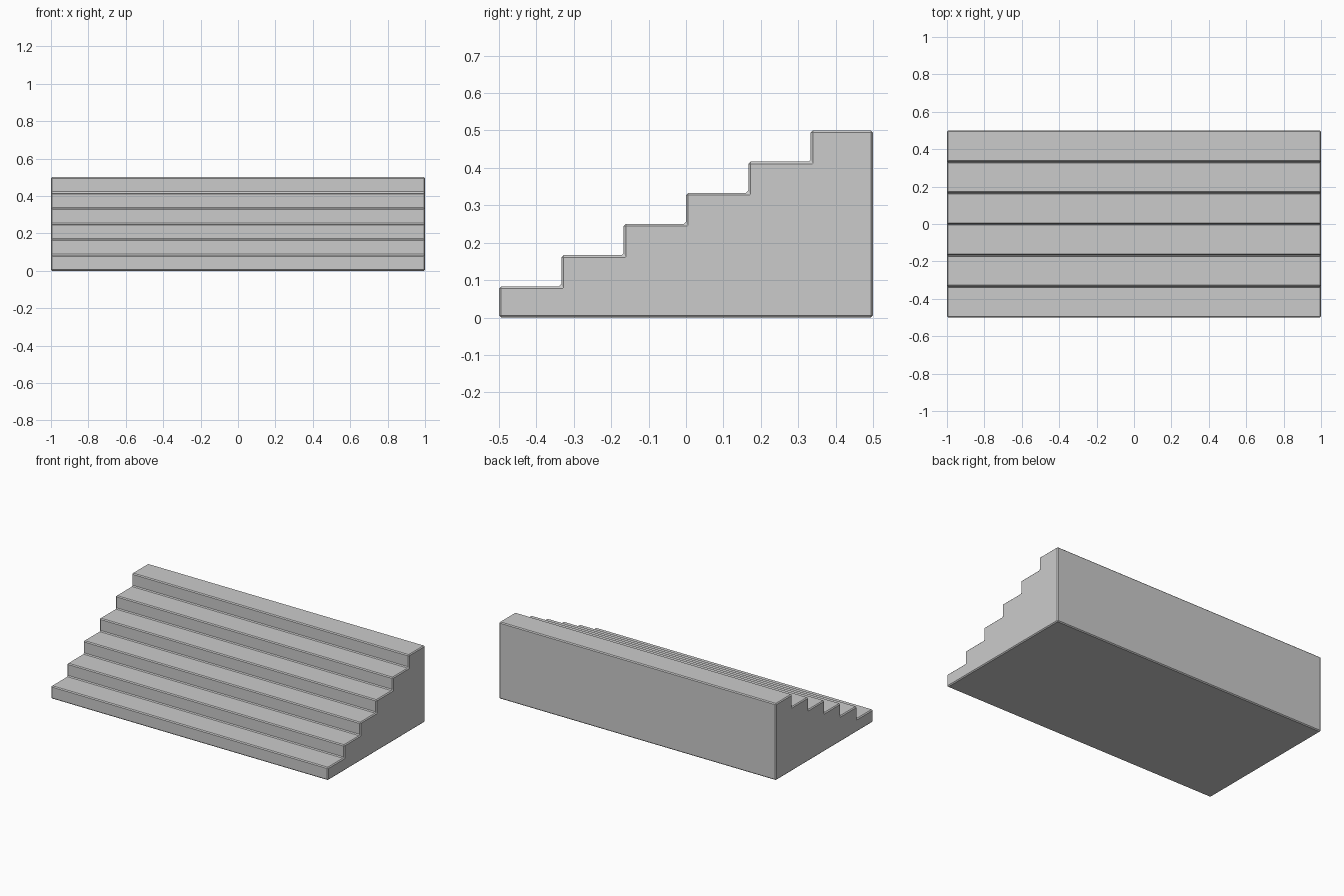
import bpy, bmesh

if "Cube" in bpy.data.objects:
    bpy.data.objects.remove(bpy.data.objects["Cube"])

STEPS, WIDTH, DEPTH, HEIGHT = 6, 2.0, 1.0, 0.5
run, rise = DEPTH / STEPS, HEIGHT / STEPS

# Stepped side profile in the YZ plane
profile = [(DEPTH / 2, 0), (-DEPTH / 2, 0)]
for i in range(STEPS):
    y = -DEPTH / 2 + i * run
    z = (i + 1) * rise
    profile += [(y, z), (y + run, z)]

# Extrude the profile across the full width
bm = bmesh.new()
face = bm.faces.new([bm.verts.new((-WIDTH / 2, y, z)) for y, z in profile])
ext = bmesh.ops.extrude_face_region(bm, geom=[face], use_keep_orig=True)
verts = [g for g in ext["geom"] if isinstance(g, bmesh.types.BMVert)]
bmesh.ops.translate(bm, verts=verts, vec=(WIDTH, 0, 0))
bmesh.ops.recalc_face_normals(bm, faces=bm.faces)

mesh = bpy.data.meshes.new("staircase")
bm.to_mesh(mesh)
bm.free()
stairs = bpy.data.objects.new("staircase", mesh)
bpy.context.collection.objects.link(stairs)

# Narrow chamfer on every edge
bevel = stairs.modifiers.new("edge_chamfer", "BEVEL")
bevel.width = 0.006
bevel.segments = 1
bevel.limit_method = "ANGLE"
